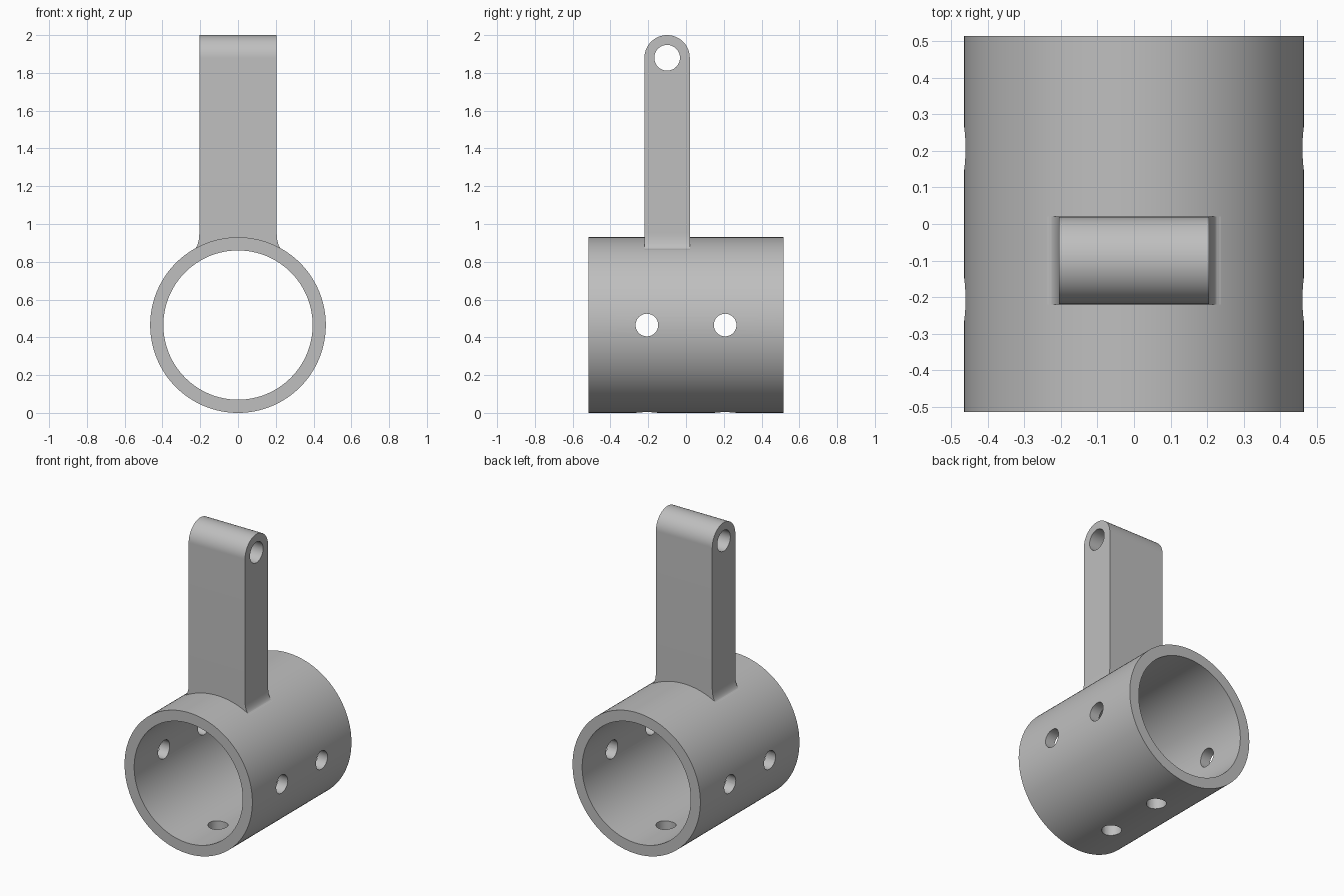
import bpy
import bmesh
from math import sin, cos, pi, radians
from mathutils import Vector

default = bpy.data.objects.get("Cube")
if default:
    bpy.data.objects.remove(default)

grey = bpy.data.materials.new("plain_grey")
grey.use_nodes = True
grey.diffuse_color = (0.52, 0.52, 0.52, 1)
grey.node_tree.nodes["Principled BSDF"].inputs["Base Color"].default_value = grey.diffuse_color

RING_Z = RING_R = 0.465
BORE_R = 0.395
HALF_LEN = 0.515
ARM_Y, ARM_R, ARM_HALF = -0.1, 0.12, 0.205
EYE_Z, EYE_R = 1.88, 0.068
FOOT_TOP, FOOT_BOTTOM, FOOT_HALF = 0.95, 0.866, 0.237


def arc(cu, cv, ru, rv, start, end, count):
    """Points on an elliptical arc, angles in degrees."""
    angles = [radians(start + (end - start) * i / count) for i in range(count + 1)]
    return [(cu + ru * cos(a), cv + rv * sin(a)) for a in angles]


def circle(cu, cv, r, count):
    return arc(cu, cv, r, r, 0, 360, count)[:-1]


def prism(name, outline, axis, low, high):
    """Extrude a flat outline along x, y or z."""
    place = {"x": lambda u, v, w: (w, u, v),
             "y": lambda u, v, w: (u, w, v),
             "z": lambda u, v, w: (u, v, w)}[axis]
    bm = bmesh.new()
    face = bm.faces.new([bm.verts.new(place(u, v, low)) for u, v in outline])
    result = bmesh.ops.extrude_face_region(bm, geom=[face])
    moved = [e for e in result["geom"] if isinstance(e, bmesh.types.BMVert)]
    bmesh.ops.translate(bm, verts=moved, vec=Vector(place(0, 0, high - low)))
    bmesh.ops.recalc_face_normals(bm, faces=bm.faces)
    mesh = bpy.data.meshes.new(name)
    bm.to_mesh(mesh)
    bm.free()
    mesh.materials.append(grey)
    obj = bpy.data.objects.new(name, mesh)
    bpy.context.collection.objects.link(obj)
    return obj


def select(obj):
    bpy.ops.object.select_all(action="DESELECT")
    obj.select_set(True)
    bpy.context.view_layer.objects.active = obj


def cut(obj, cutter):
    """Subtract the cutter, then remove it."""
    select(obj)
    mod = obj.modifiers.new("cut", "BOOLEAN")
    mod.operation = "DIFFERENCE"
    mod.solver = "EXACT"
    mod.object = cutter
    bpy.ops.object.modifier_apply(modifier=mod.name)
    bpy.data.objects.remove(cutter)


# Ring: a thick open tube lying front to back
ring = prism("ring", circle(0, RING_Z, RING_R, 128), "y", -HALF_LEN, HALF_LEN)
cut(ring, prism("bore_cutter", circle(0, RING_Z, BORE_R, 128), "y", -0.6, 0.6))

# Screw holes: two through each side and two through the bottom
for y in (-0.207, 0.207):
    cut(ring, prism("side_hole_cutter", circle(y, RING_Z, 0.06, 32), "x", -0.6, 0.6))
    cut(ring, prism("bottom_hole_cutter", circle(0, y, 0.06, 32), "z", -0.1, 0.3))

# Arm: upright bar with a rounded top and a cross hole
side = [(ARM_Y - ARM_R, FOOT_TOP), (ARM_Y + ARM_R, FOOT_TOP)]
side += arc(ARM_Y, EYE_Z, ARM_R, ARM_R, 0, 180, 40)
arm = prism("arm", side, "x", -ARM_HALF, ARM_HALF)
cut(arm, prism("eye_cutter", circle(ARM_Y, EYE_Z, EYE_R, 48), "x", -0.4, 0.4))

# Foot: flared fillet where the arm meets the ring
flare = arc(FOOT_HALF, FOOT_TOP, FOOT_HALF - ARM_HALF, FOOT_TOP - FOOT_BOTTOM, 180, 270, 12)
foot = prism("arm_foot", flare + [(-u, v) for u, v in reversed(flare)],
             "y", ARM_Y - ARM_R, ARM_Y + ARM_R)

for part in (ring, arm, foot):
    select(part)
    bpy.ops.object.shade_smooth_by_angle(angle=radians(30))
